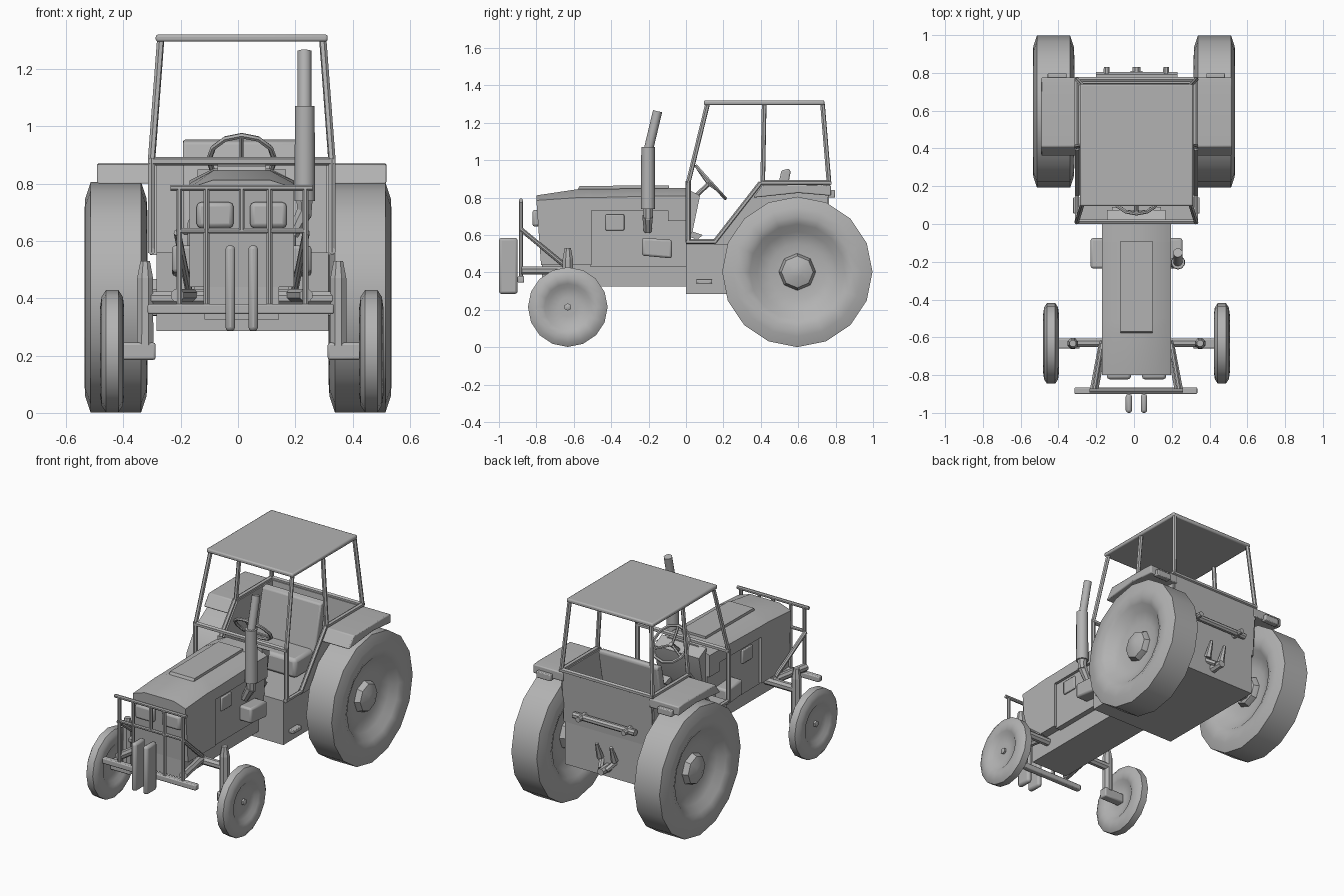
import bpy, bmesh, math
from mathutils import Vector

if "Cube" in bpy.data.objects:
    bpy.data.objects.remove(bpy.data.objects["Cube"])

CX = 0.013  # centre line of body and cab
grey = bpy.data.materials.new("plain grey")
grey.diffuse_color = (0.45, 0.45, 0.45, 1)
grey.use_nodes = True
grey.node_tree.nodes["Principled BSDF"].inputs["Base Color"].default_value = grey.diffuse_color


def finish(name, bm, bevel=0.0):
    bmesh.ops.recalc_face_normals(bm, faces=bm.faces)
    me = bpy.data.meshes.new(name)
    bm.to_mesh(me)
    bm.free()
    me.materials.append(grey)
    ob = bpy.data.objects.new(name, me)
    bpy.context.collection.objects.link(ob)
    if bevel:
        m = ob.modifiers.new("bevel", 'BEVEL')
        m.width = bevel
        m.segments = 2
    return ob


def loft(name, rings, bevel=0.0):
    """Skin a list of closed point rings and cap both ends."""
    bm = bmesh.new()
    vs = [[bm.verts.new(p) for p in r] for r in rings]
    n = len(rings[0])
    for a, b in zip(vs, vs[1:]):
        for i in range(n):
            j = (i + 1) % n
            bm.faces.new((a[i], a[j], b[j], b[i]))
    bm.faces.new(vs[0])
    bm.faces.new(vs[-1])
    return finish(name, bm, bevel)


def prism(name, x0, x1, profile, bevel=0.0):
    return loft(name, [[(x, y, z) for y, z in profile] for x in (x0, x1)], bevel)


def box(name, x0, x1, y0, y1, z0, z1, bevel=0.0):
    return prism(name, x0, x1, [(y0, z0), (y1, z0), (y1, z1), (y0, z1)], bevel)


def rod(name, a, b, r0, r1=None, n=8):
    a, b = Vector(a), Vector(b)
    q = (b - a).to_track_quat('Z', 'Y')
    ring = lambda c, r: [c + q @ Vector((r * math.cos(t), r * math.sin(t), 0))
                         for t in [math.tau * (i + .5) / n for i in range(n)]]
    return loft(name, [ring(a, r0), ring(b, r0 if r1 is None else r1)])


def wheel(name, c, profile, n):
    """Lathe a (half width, radius) profile around x, symmetric on both sides."""
    prof = [(-x, r) for x, r in reversed(profile)] + profile
    rings = [[(c[0] + x, c[1] + r * math.sin(math.tau * i / n), c[2] - r * math.cos(math.tau * i / n))
              for i in range(n)] for x, r in prof]
    return loft(name, rings)


# wheels, hubs and axles
for s, side in ((-1, "left"), (1, "right")):
    c = (s * 0.426, 0.595, 0.403)
    wheel(side + "_rear_wheel", c, [(.088, .402), (.107, .345), (.11, .295), (.092, .255),
                                    (.055, .215), (.035, .15), (.032, .09)], 16)
    wheel(side + "_rear_hub", c, [(.03, .1), (.065, .085), (.085, .03)], 8)
    f = (CX + s * 0.452, -0.632, 0.215)
    wheel(side + "_front_wheel", f, [(.022, .213), (.037, .19), (.042, .155), (.034, .125),
                                     (.018, .105), (.014, .05)], 16)
    wheel(side + "_front_hub", f, [(.026, .02), (.03, .012)], 6)
    k = CX + s * 0.337
    box(side + "_stub_axle", *sorted((CX + s * .30, CX + s * .44)), -.66, -.605, .185, .245, .008)
    rod(side + "_kingpin", (k, -.632, .235), (k, -.632, .47), .031, .03)
    rod(side + "_kingpin_cap", (k, -.632, .47), (k, -.632, .53), .03, .018)
rod("rear_axle", (-.4, .595, .403), (.4, .595, .403), .07, n=8)
rod("front_axle", (CX - .337, -.628, .40), (CX + .337, -.628, .40), .025)


# bonnet: front block, overhanging cover and rear cowl
def section(y, zb, zs, zt, lean=0.0):
    h = .183
    return [(CX - h, y + lean, zb), (CX - h, y, zs), (CX - .10, y, zt),
            (CX + .10, y, zt), (CX + h, y, zs), (CX + h, y + lean, zb)]


loft("bonnet_front", [section(-.80, .44, .785, .812, .025), section(-.58, .44, .80, .845),
                      section(-.505, .44, .80, .846)])
loft("bonnet_cover", [section(-.505, .73, .80, .846), section(-.095, .73, .81, .85)])
loft("bonnet_cowl", [section(-.095, .675, .81, .852), section(.01, .675, .81, .852)])
prism("bonnet_ridge", CX - .085, CX + .085, [(-.58, .84), (-.57, .862), (-.09, .866), (-.09, .84)])
box("engine", CX - .165, CX + .165, -.51, .01, .43, .74)
box("chassis", CX - .13, CX + .13, -.77, .01, .325, .445)
for s, side in ((-1, "left"), (1, "right")):
    hx = CX + s * .093
    box(side + "_headlight", hx - .064, hx + .064, -.822, -.78, .645, .735, .015)
    ex = sorted((CX + s * .15, CX + s * .176))
    box(side + "_engine_vent", *ex, -.43, -.33, .625, .71, .005)
    ex = sorted((CX + s * .15, CX + s * .243))
    prism(side + "_side_canister", *ex, [(-.235, .49), (-.075, .475), (-.075, .575), (-.235, .585)], .012)

# exhaust
rod("exhaust_elbow", (.19, -.205, .62), (.232, -.205, .70), .022, .03)
rod("exhaust_collar", (.232, -.203, .68), (.232, -.203, .80), .025, .035)
rod("exhaust_silencer", (.233, -.203, .74), (.233, -.203, 1.07), .038, .036, 10)
rod("exhaust_pipe", (.232, -.20, 1.06), (.232, -.152, 1.262), .025, n=10)

# front guard
Y = -.882
for nm, x0, x1, z, r in (("top", -.235, .26, .785, .011), ("middle", -.2, .23, .635, .01)):
    rod("guard_%s_bar" % nm, (x0, Y, z), (x1, Y, z), r)
box("guard_lower_bar", -.315, .335, -.90, -.865, .345, .38, .006)
for x, z0 in ((-.205, .36), (.235, .36), (-.11, .36), (.11, .36), (.013, .635)):
    rod("guard_upright", (x, Y, z0), (x, Y, .785), .011)
for s, side in ((-1, "left"), (1, "right")):
    rod(side + "_guard_brace", (CX + s * .225, Y, .63), (CX + s * .185, -.64, .43), .013)
    rod(side + "_guard_arm", (CX + s * .225, Y, .41), (CX + s * .175, -.62, .41), .024)
    wx = CX + s * .04
    box(side + "_front_weight", wx - .017, wx + .017, -1.0, -.90, .285, .585, .014)

# rear body and tub
box("transmission", CX - .298, CX + .302, .0, .75, .285, .56)
for s, side in ((-1, "left"), (1, "right")):
    wx = sorted((CX + s * .295, CX + s * .32))
    prism(side + "_tub_wall", *wx, [(.15, .55), (.40, .875), (.765, .875), (.74, .55)])
    fx = sorted((CX + s * .30, CX + s * .505))
    prism(side + "_fender", *fx, [(.36, .80), (.41, .868), (.72, .87), (.775, .865), (.775, .81),
                                  (.60, .825)], .006)
    lx = CX + s * .42
    box(side + "_tail_light", lx - .05, lx + .05, .76, .797, .80, .84, .005)
    sx = sorted((CX + s * .28, CX + s * .335))
    box(side + "_step", *sx, .055, .14, .34, .362, .004)
prism("rear_wall", CX - .31, CX + .31, [(.745, .875), (.77, .875), (.75, .55), (.72, .55)])

# seat, dash, pedals
box("seat_cushion", CX - .19, CX + .19, .28, .55, .56, .68, .02)
prism("seat_back", CX - .205, CX + .205, [(.44, .62), (.50, .62), (.56, .94), (.55, .955), (.51, .945)], .008)
prism("dash", CX - .155, CX + .155, [(0, .85), (.075, .81), (.035, .62), (0, .56)])
for s in (-1, 1):
    prism("pedal", CX + s * .1 - .03, CX + s * .1 + .03, [(.02, .59), (.03, .62), (.09, .60), (.06, .575)])

# steering wheel on its column
axis = Vector((0, .74, .67)).normalized()
across = Vector((0, -axis.z, axis.y))
hub = Vector((CX, .132, .882))
rim = lambda t, r=.115: hub + Vector((r * math.cos(t), 0, 0)) + across * (r * math.sin(t))
N = 12
rings = []
for i in range(N + 1):
    t = math.tau * i / N
    rings.append([rim(t, .115 + .01 * math.cos(u)) + axis * (.01 * math.sin(u))
                  for u in [math.tau * k / 6 for k in range(6)]])
loft("steering_rim", rings)
for t in (math.pi / 2, math.pi * 7 / 6, math.pi * 11 / 6):
    rod("steering_spoke", hub - axis * .015, rim(t), .008, n=6)
rod("steering_column", hub, hub - axis * .14, .013)

# cab frame
corners = {"front": ((.012, .88), (.115, 1.30)), "middle": ((.41, .875), (.418, 1.30)),
           "rear": ((.765, .875), (.73, 1.30))}
for s, side in ((-1, "left"), (1, "right")):
    xb, xt = CX + s * .315, CX + s * .283
    for nm, ((y0, z0), (y1, z1)) in corners.items():
        rod("%s_%s_post" % (side, nm), (xb, y0, z0), (xt, y1, z1), .013, n=6)
    rod(side + "_door_post", (xb, .012, .56), (xb, .012, .89), .014, n=6)
    rod(side + "_slope_rail", (xb, .155, .565), (xb, .40, .88), .013, n=6)
    rod(side + "_side_rail", (xb, .40, .88), (xb, .77, .88), .014, n=6)
    rod(side + "_sill", (xb, .0, .565), (xb, .16, .565), .013, n=6)
for nm, y in (("front", .012), ("rear", .765)):
    rod(nm + "_cross_rail", (CX - .322, y, .878), (CX + .322, y, .878), .015, n=6)
box("roof", CX - .3, CX + .3, .095, .74, 1.295, 1.32, .008)

# rear hitch
rod("hitch_bar", (-.2, .785, .63), (.23, .785, .63), .02)
for x in (-.145, .17):
    rod("hitch_bar_clamp", (x, .73, .63), (x, .83, .63), .022, .016)
for s in (-1, 1):
    rod("hitch_claw", (CX + s * .05, .76, .40), (CX + s * .05, .795, .50), .022, .010, n=6)
    rod("hitch_link", (CX + s * .05, .74, .39), (CX + s * .02, .80, .35), .016, n=6)
rod("tow_pin", (CX, .74, .345), (CX, .83, .345), .028, .022)

# smooth rounded parts, keep hard edges
for ob in bpy.data.objects:
    ob.select_set(True)
bpy.context.view_layer.objects.active = bpy.data.objects["roof"]
bpy.ops.object.shade_smooth_by_angle(angle=math.radians(40))
